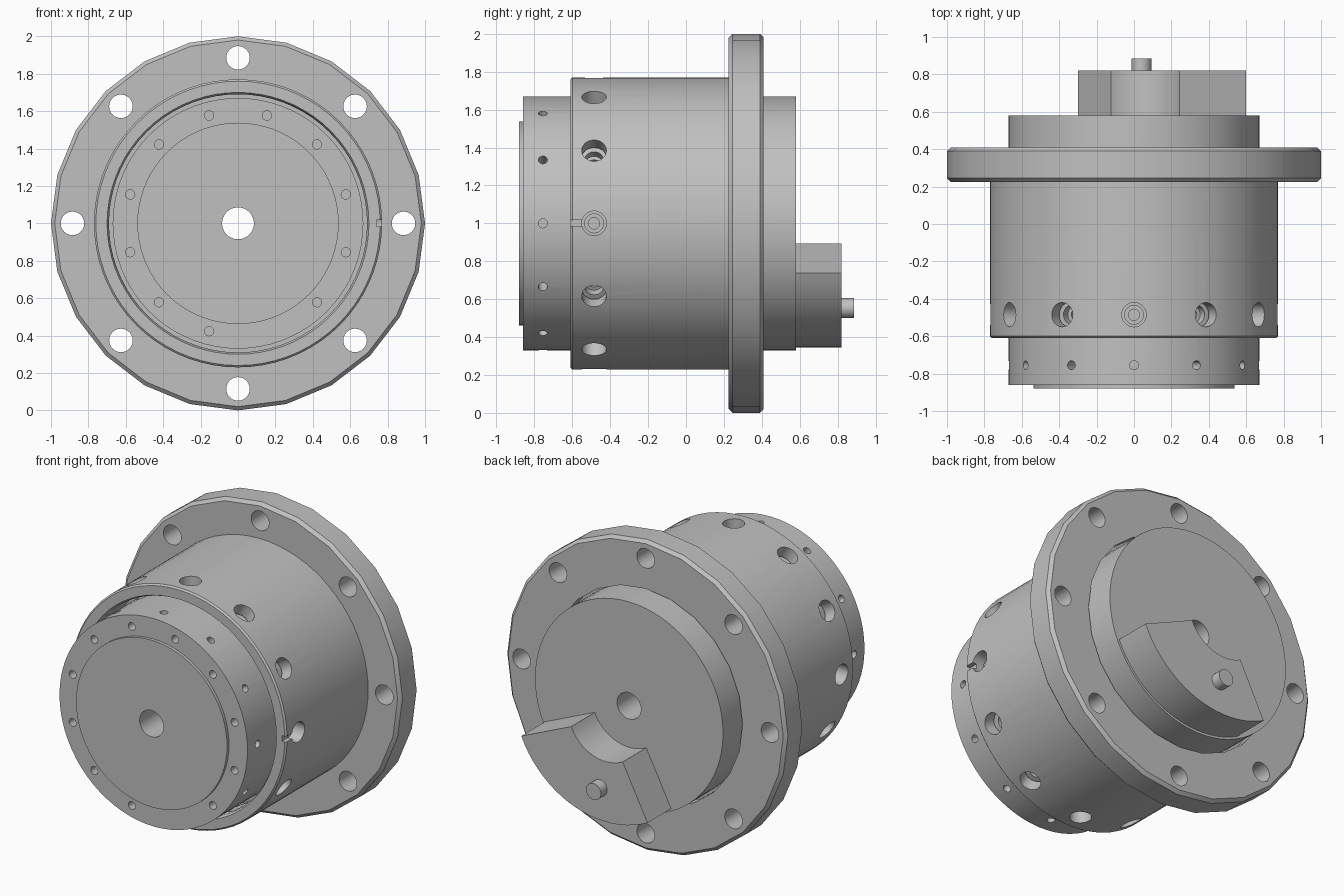
import bpy, bmesh
from math import sin, cos, pi, radians
from mathutils import Vector, Matrix

if "Cube" in bpy.data.objects:
    bpy.data.objects.remove(bpy.data.objects["Cube"])

AXIS = Vector((0, 0, 1))  # a point on the shaft line, which runs along y

steel = bpy.data.materials.new("grey steel")
steel.use_nodes = True
GREY = (0.53, 0.53, 0.53, 1)
steel.diffuse_color = GREY
bsdf = next(n for n in steel.node_tree.nodes if n.type == 'BSDF_PRINCIPLED')
bsdf.inputs["Base Color"].default_value = GREY


def finish(bm, name):
    bmesh.ops.recalc_face_normals(bm, faces=bm.faces)
    mesh = bpy.data.meshes.new(name)
    bm.to_mesh(mesh)
    bm.free()
    mesh.materials.append(steel)
    obj = bpy.data.objects.new(name, mesh)
    bpy.context.collection.objects.link(obj)
    return obj


def activate(obj):
    bpy.ops.object.select_all(action='DESELECT')
    obj.select_set(True)
    bpy.context.view_layer.objects.active = obj


def smooth(obj):
    activate(obj)
    bpy.ops.object.shade_smooth_by_angle(angle=radians(30))


def lathe(name, profile, sides):
    """Revolve a closed (radius, y) profile around the shaft line."""
    bm = bmesh.new()
    verts = [bm.verts.new((r, y, 1)) for r, y in profile]
    edges = [bm.edges.new((v, verts[i - 1])) for i, v in enumerate(verts)]
    bmesh.ops.spin(bm, geom=verts + edges, cent=AXIS, axis=(0, 1, 0),
                   angle=2 * pi, steps=sides, use_merge=True)
    bmesh.ops.remove_doubles(bm, verts=bm.verts, dist=1e-5)
    return finish(bm, name)


def rod(bm, start, end, radius, sides=24):
    """Add a capped cylinder between two points."""
    start, end = Vector(start), Vector(end)
    d = end - start
    mat = Matrix.Translation((start + end) / 2) @ d.to_track_quat('Z', 'Y').to_matrix().to_4x4()
    bmesh.ops.create_cone(bm, cap_ends=True, segments=sides, radius1=radius,
                          radius2=radius, depth=d.length, matrix=mat)


def polar(r, degrees, y):
    a = radians(degrees)
    return Vector((r * cos(a), y, 1 + r * sin(a)))


def cut(obj, bm):
    """Subtract the cutter mesh from the object and discard the cutter."""
    cutter = finish(bm, "cutter")
    cutter.hide_render = True
    mod = obj.modifiers.new("holes", 'BOOLEAN')
    mod.operation = 'DIFFERENCE'
    mod.solver = 'EXACT'
    mod.use_self = True
    mod.object = cutter
    activate(obj)
    bpy.ops.object.modifier_apply(modifier=mod.name)
    bpy.data.objects.remove(cutter)


# Mounting flange with eight bolt holes
flange = lathe("mounting_flange", [(0.69, 0.225), (0.98, 0.225), (1.0, 0.245),
                                   (1.0, 0.39), (0.98, 0.41), (0.69, 0.41)], 24)
bm = bmesh.new()
for i in range(8):
    rod(bm, polar(0.885, i * 45, 0.1), polar(0.885, i * 45, 0.5), 0.063)
cut(flange, bm)

# Outer sleeve with twelve radial holes and a locating slot
sleeve = lathe("outer_sleeve", [(0.70, -0.61), (0.76, -0.61), (0.77, -0.60),
                                (0.77, 0.24), (0.69, 0.24), (0.69, -0.59)], 72)
bm = bmesh.new()
for i in range(12):
    rod(bm, polar(0.6, i * 30, -0.485), polar(0.9, i * 30, -0.485), 0.065)
bmesh.ops.create_cube(bm, size=1, matrix=Matrix.Translation((0.79, -0.59, 1))
                      @ Matrix.Diagonal((0.1, 0.14, 0.036, 1)))
cut(sleeve, bm)

# Inner drum with shaft bore and raised front plate
drum = lathe("inner_drum", [(0.085, -0.88), (0.538, -0.88), (0.538, -0.86),
                            (0.67, -0.86), (0.67, 0.58), (0.085, 0.58)], 72)
bm = bmesh.new()
for i in range(12):
    a = i * 30
    # small radial holes on the exposed rim
    rod(bm, polar(0.56, a, -0.755), polar(0.75, a, -0.755), 0.024, 16)
    # stepped holes seen through the sleeve
    rod(bm, polar(0.62, a, -0.485), polar(0.75, a, -0.485), 0.05)
    rod(bm, polar(0.54, a, -0.485), polar(0.70, a, -0.485), 0.03, 16)
    # face holes, one position left blank
    if a + 15 != 285:
        rod(bm, polar(0.597, a + 15, -0.95), polar(0.597, a + 15, -0.78), 0.025, 16)
cut(drum, bm)

# Bearing ring filling the gap between drum and sleeve
bearing = lathe("bearing_ring", [(0.66, -0.38), (0.71, -0.38),
                                 (0.71, 0.34), (0.66, 0.34)], 72)

# Counterweight: a sector plate on the back of the drum
bm = bmesh.new()
START, SWEEP, STEPS = 242.7, 93.6, 20
angles = [START + SWEEP * i / STEPS for i in range(STEPS + 1)]
outline = [polar(0.655, a, 0.57) for a in angles]
outline += [polar(0.267, a, 0.57) for a in reversed(angles)]
face = bm.faces.new([bm.verts.new(p) for p in outline])
side = bmesh.ops.extrude_face_region(bm, geom=[face])
bmesh.ops.translate(bm, vec=(0, 0.25, 0),
                    verts=[g for g in side["geom"] if isinstance(g, bmesh.types.BMVert)])
counterweight = finish(bm, "counterweight")

# Drive pin
bm = bmesh.new()
rod(bm, (0.04, 0.8, 0.553), (0.04, 0.885, 0.553), 0.053)
pin = finish(bm, "drive_pin")

for part in (flange, sleeve, drum, bearing, counterweight, pin):
    smooth(part)
